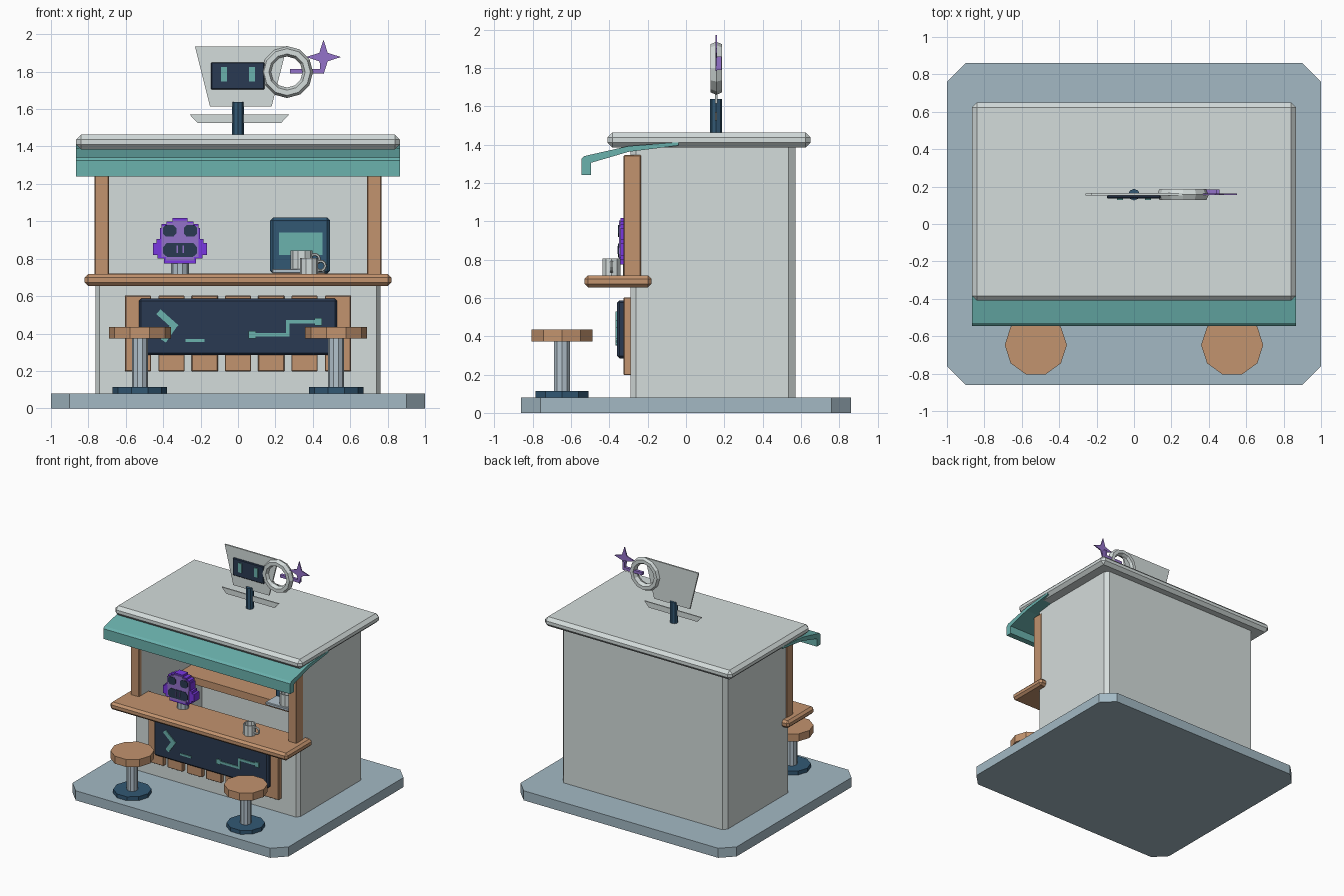
import bpy, bmesh, math
from mathutils import Matrix, Vector

if "Cube" in bpy.data.objects:
    bpy.data.objects.remove(bpy.data.objects["Cube"])


def mat(name, r, g, b):
    def lin(c):
        c /= 255
        return c / 12.92 if c < 0.04045 else ((c + 0.055) / 1.055) ** 2.4
    m = bpy.data.materials.new(name)
    m.diffuse_color = (lin(r), lin(g), lin(b), 1)
    m.use_nodes = True
    m.node_tree.nodes["Principled BSDF"].inputs["Base Color"].default_value = m.diffuse_color
    return m


WHITE = mat("off_white", 212, 220, 219)
PAVING = mat("blue_grey", 163, 185, 196)
WOOD = mat("wood", 194, 147, 110)
TEAL = mat("teal", 107, 178, 174)
NAVY = mat("dark_navy", 42, 58, 82)
BLUE = mat("steel_blue", 50, 88, 116)
STEEL = mat("steel", 180, 195, 205)
PURPLE = mat("soft_purple", 148, 114, 202)
VIOLET = mat("violet", 122, 55, 225)


def finish(name, bm, m):
    bmesh.ops.recalc_face_normals(bm, faces=bm.faces)
    me = bpy.data.meshes.new(name)
    bm.to_mesh(me)
    bm.free()
    me.materials.append(m)
    ob = bpy.data.objects.new(name, me)
    bpy.context.collection.objects.link(ob)
    return ob


def add_box(bm, x, y, z):
    ctr = [(a + b) / 2 for a, b in (x, y, z)]
    size = [b - a for a, b in (x, y, z)]
    bmesh.ops.create_cube(bm, size=1, matrix=Matrix.Translation(ctr) @ Matrix.Diagonal(size + [1]))


def boxes(name, m, items, bevel=0):
    bm = bmesh.new()
    for it in items:
        add_box(bm, *it)
    if bevel:
        bmesh.ops.bevel(bm, geom=bm.edges[:], offset=bevel, segments=1, affect='EDGES')
    return finish(name, bm, m)


def box(name, m, x, y, z, bevel=0):
    return boxes(name, m, [(x, y, z)], bevel)


def add_prism(bm, pts, axis, lo, hi):
    def place(p, t):
        q = list(p)
        q.insert("xyz".index(axis), t)
        return q
    f = bm.faces.new([bm.verts.new(place(p, lo)) for p in pts])
    ext = bmesh.ops.extrude_face_region(bm, geom=[f])["geom"]
    d = Vector(place((0, 0), hi - lo))
    bmesh.ops.translate(bm, vec=d, verts=[v for v in ext if isinstance(v, bmesh.types.BMVert)])


def prism(name, m, pts, axis, lo, hi):
    bm = bmesh.new()
    add_prism(bm, pts, axis, lo, hi)
    return finish(name, bm, m)


def strokes(name, m, segs, width, lo, hi):
    """Flat bars in the xz plane."""
    bm = bmesh.new()
    for a, b in segs:
        a, b = Vector(a), Vector(b)
        d = (b - a).normalized() * width / 2
        n = Vector((-d.y, d.x))
        add_prism(bm, [a - d + n, a - d - n, b + d - n, b + d + n], 'y', lo, hi)
    return finish(name, bm, m)


def cyl(name, m, x, y, z0, z1, r, n=10):
    pts = [(x + r * math.cos(math.tau * i / n), y + r * math.sin(math.tau * i / n)) for i in range(n)]
    return prism(name, m, pts, 'z', z0, z1)


def add_torus(bm, c, R, rx, ry, n, k):
    """Ring in the xz plane with an elliptical section."""
    g = [[bm.verts.new((c[0] + (R + rx * math.cos(b)) * math.cos(a), c[1] + ry * math.sin(b),
                        c[2] + (R + rx * math.cos(b)) * math.sin(a)))
          for b in (math.tau * j / k for j in range(k))] for a in (math.tau * i / n for i in range(n))]
    for i in range(n):
        for j in range(k):
            p, q = (i + 1) % n, (j + 1) % k
            bm.faces.new((g[i][j], g[p][j], g[p][q], g[i][q]))


def mug(name, x, y, z, r, h):
    bm = bmesh.new()
    rings = []
    for rr, zz in ((r, z), (r, z + h), (r * .82, z + h), (r * .82, z + h * .2)):
        rings.append([bm.verts.new((x + rr * math.cos(math.tau * i / 10), y + rr * math.sin(math.tau * i / 10), zz))
                      for i in range(10)])
    for a, b in zip(rings, rings[1:]):
        for i in range(10):
            bm.faces.new((a[i], a[(i + 1) % 10], b[(i + 1) % 10], b[i]))
    bm.faces.new(rings[0])
    bm.faces.new(rings[-1])
    add_torus(bm, (x + r + .012, y, z + h * .52), .026, .008, .009, 10, 6)
    return finish(name, bm, WHITE)


# Paved base with cut corners
prism("base", PAVING, [(-.9, -.86), (.9, -.86), (1, -.76), (1, .76), (.9, .86), (-.9, .86), (-1, .76), (-1, -.76)],
      'z', 0, .08)

# Hut: U-shaped walls, low front wall, roof
right = [(.69, .51), (.69, -.29), (.74, -.29), (.762, -.26), (.762, .535), (.735, .57)]
prism("walls", WHITE, right + [(-x, y) for x, y in reversed(right)], 'z', .08, 1.4)
box("front_wall", WHITE, (-.69, .69), (-.29, -.24), (.08, .68))
box("roof", WHITE, (-.866, .866), (-.41, .65), (1.385, 1.463), .026)

# Posts, serving counter and back shelf
for s, side in ((-1, "left"), (1, "right")):
    box(side + "_post", WOOD, tuple(sorted((s * .69, s * .767))), (-.325, -.235), (.68, 1.345), .004)
box("counter", WOOD, (-.82, .82), (-.53, -.18), (.655, .717), .018)
box("back_shelf", WOOD, (-.69, .69), (.2, .52), (.66, .72))

# Awning with hanging front edge
prism("awning", TEAL, [(-.545, 1.24), (-.545, 1.325), (-.53, 1.34), (-.3, 1.392), (-.04, 1.412), (-.04, 1.395),
                       (-.3, 1.362), (-.495, 1.305), (-.495, 1.24)], 'x', -.865, .865)

# Planks and display board under the counter
boxes("planks", WOOD, [((i * .178 - .07, i * .178 + .07), (-.325, -.28), (.197, .603)) for i in range(-3, 4)], .004)
box("display_board", NAVY, (-.53, .53), (-.36, -.315), (.285, .587), .012)
strokes("board_chevron", TEAL, [((-.413, .505), (-.343, .443)), ((-.343, .443), (-.39, .375))], .034, -.367, -.358)
box("board_dash", TEAL, (-.28, -.18), (-.367, -.358), (.355, .37))
strokes("board_circuit", TEAL, [((.08, .394), (.265, .394)), ((.265, .394), (.265, .464)),
                                ((.265, .464), (.43, .464))], .019, -.367, -.358)
boxes("board_nodes", TEAL, [((x - .02, x + .02), (-.369, -.358), (z - .02, z + .02))
                            for x, z in ((.075, .394), (.43, .464))])

# Stools
for s, side in ((-1, "left"), (1, "right")):
    x, y = s * .525, -.647
    cyl(side + "_stool_foot", BLUE, x, y, .08, .113, .145)
    cyl(side + "_stool_stem", STEEL, x, y, .11, .38, .043)
    cyl(side + "_stool_seat", WOOD, x, y, .372, .435, .166)

# Stepped mascot head on a stand: (z0, z1, half width)
X = -.31
cyl("head_stand", STEEL, X, -.285, .715, .8, .047)
rows = [(.775, .8, .085), (.8, .82, .12), (.82, .885, .145), (.885, .905, .125), (.905, .965, .108),
        (.965, .985, .1), (.985, 1.0, .072), (1.0, 1.017, .04)]
boxes("head_shell", VIOLET, [((X - w, X + w), (-.343, -.275), (a, b)) for a, b, w in rows])
face = [(.79, .81, .075), (.81, .9, .098), (.9, .975, .1), (.975, .992, .07), (.992, 1.005, .04)]
boxes("head_face", PURPLE, [((X - w, X + w), (-.35, -.34), (a, b)) for a, b, w in face])
bm = bmesh.new()
for s in (-1, 1):
    eye = [(.02, .935), (.035, .918), (.075, .918), (.092, .935), (.092, .965), (.075, .98), (.035, .98), (.02, .965)]
    add_prism(bm, [(X + s * u, v) for u, v in eye], 'y', -.354, -.346)
finish("head_eyes", bm, NAVY)
mouth = [(-.07, .81), (.07, .81), (.092, .83), (.092, .86), (.07, .885), (-.07, .885), (-.092, .86), (-.092, .83)]
prism("head_mouth", NAVY, [(X + u, v) for u, v in mouth], 'y', -.354, -.346)
boxes("head_teeth", PURPLE, [((X + u - .004, X + u + .004), (-.357, -.35), (.83, .87)) for u in (-.016, .016)])

# Drinks machine with tray and mugs
box("machine", BLUE, (.172, .492), (.24, .49), (.72, 1.02), .015)
box("machine_panel", TEAL, (.22, .452), (.232, .242), (.82, .94))
box("machine_tray", STEEL, (.182, .465), (.1, .26), (.72, .746), .005)
mug("machine_mug", .34, .165, .746, .058, .098)
mug("counter_mug", .38, -.388, .715, .049, .09)

# Roof sign: pole, cup board, saucer, face screen
cyl("sign_pole", BLUE, 0, .157, 1.45, 1.638, .031, 8)
prism("sign_cup", WHITE, [(-.15, 1.615), (.18, 1.615), (.262, 1.935), (-.23, 1.935)], 'y', .152, .165)
prism("sign_saucer", WHITE, [(-.215, 1.525), (.23, 1.525), (.272, 1.57), (-.258, 1.57)], 'y', .152, .162)
box("sign_screen", NAVY, (-.145, .142), (.136, .154), (1.705, 1.85), .005)
boxes("sign_eyes", TEAL, [((x - .016, x + .016), (.129, .137), (1.748, 1.824)) for x in (-.075, .075)])

# Cup handle ring with arm and four-pointed star
bm = bmesh.new()
add_torus(bm, (.262, .158, 1.798), .111, .028, .035, 12, 6)
finish("sign_ring", bm, WHITE)
boxes("star_arm", PURPLE, [((.278, .457), (.16, .185), (1.79, 1.814)), ((.438, .457), (.16, .185), (1.79, 1.86))])
star = []
for i in range(8):
    r = .032 if i % 2 else .093
    star.append((.457 + r * math.sin(i * math.pi / 4), 1.878 + r * math.cos(i * math.pi / 4)))
prism("star", PURPLE, star, 'y', .154, .163)
